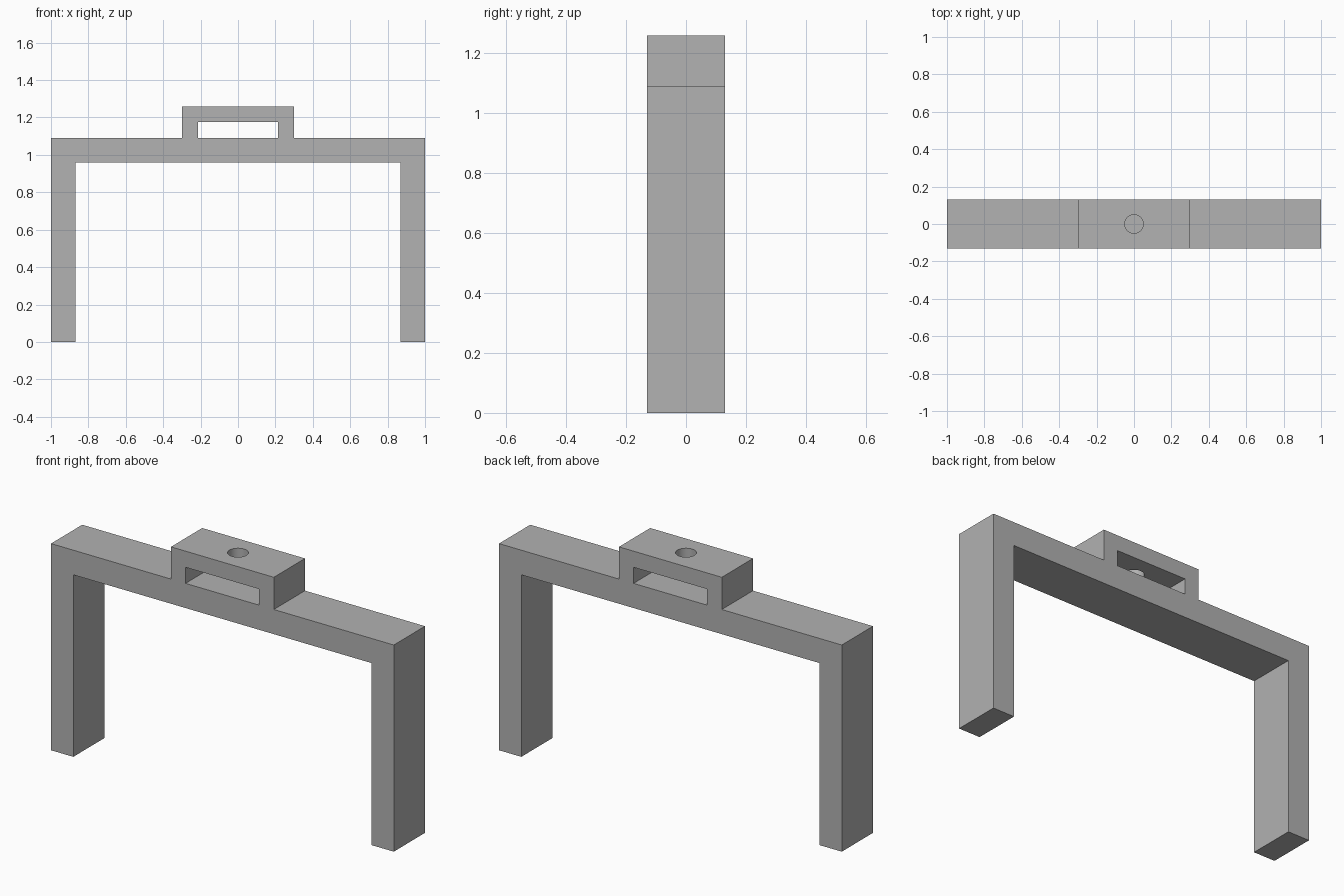
import bpy
import bmesh

if "Cube" in bpy.data.objects:
    bpy.data.objects.remove(bpy.data.objects["Cube"], do_unlink=True)

# Main dimensions
HALF_DEPTH = 0.13
HALF_WIDTH, LEG_INNER = 1.0, 0.87
BEAM_BOTTOM, BEAM_TOP = 0.96, 1.09
LOOP_OUTER, LOOP_INNER = 0.30, 0.215
SLOT_TOP, LOOP_TOP = 1.175, 1.26
HOLE_RADIUS = 0.05

# Single flat grey
GREY = (0.445, 0.445, 0.445, 1.0)
grey = bpy.data.materials.new("plain grey")
grey.use_nodes = True
grey.diffuse_color = GREY
grey.node_tree.nodes["Principled BSDF"].inputs["Base Color"].default_value = GREY


def extruded_profile(name, points, half_depth):
    """Extrude an x-z outline along y."""
    bm = bmesh.new()
    face = bm.faces.new([bm.verts.new((x, -half_depth, z)) for x, z in points])
    new = bmesh.ops.extrude_face_region(bm, geom=[face])["geom"]
    verts = [g for g in new if isinstance(g, bmesh.types.BMVert)]
    bmesh.ops.translate(bm, vec=(0, 2 * half_depth, 0), verts=verts)
    bmesh.ops.recalc_face_normals(bm, faces=bm.faces)
    mesh = bpy.data.meshes.new(name)
    bm.to_mesh(mesh)
    bm.free()
    mesh.materials.append(grey)
    obj = bpy.data.objects.new(name, mesh)
    bpy.context.collection.objects.link(obj)
    return obj


def cut(target, cutter):
    """Subtract the cutter, then discard it."""
    cutter.hide_render = True
    mod = target.modifiers.new("cut", "BOOLEAN")
    mod.operation = "DIFFERENCE"
    mod.solver = "EXACT"
    mod.object = cutter
    bpy.ops.object.select_all(action="DESELECT")
    target.select_set(True)
    bpy.context.view_layer.objects.active = target
    bpy.ops.object.modifier_apply(modifier=mod.name)
    bpy.data.objects.remove(cutter, do_unlink=True)


# Legs, crossbeam and raised loop as one mirrored outline
right_half = [
    (LEG_INNER, BEAM_BOTTOM), (LEG_INNER, 0), (HALF_WIDTH, 0),
    (HALF_WIDTH, BEAM_TOP), (LOOP_OUTER, BEAM_TOP), (LOOP_OUTER, LOOP_TOP),
]
outline = right_half + [(-x, z) for x, z in reversed(right_half)]
frame = extruded_profile("bracket_frame", outline, HALF_DEPTH)

# Slot through the loop, front to back
slot = extruded_profile("slot_cutter", [
    (-LOOP_INNER, BEAM_TOP), (LOOP_INNER, BEAM_TOP),
    (LOOP_INNER, SLOT_TOP), (-LOOP_INNER, SLOT_TOP)], HALF_DEPTH * 2)
cut(frame, slot)

# Round screw hole through the top plate of the loop
bpy.ops.mesh.primitive_cylinder_add(
    vertices=40, radius=HOLE_RADIUS, depth=0.2, location=(0, 0, SLOT_TOP + 0.06))
hole = bpy.context.object
hole.name = "hole_cutter"
hole.data.materials.append(grey)
cut(frame, hole)

# Smooth hole wall, sharp corners elsewhere
bpy.ops.object.shade_smooth_by_angle()
